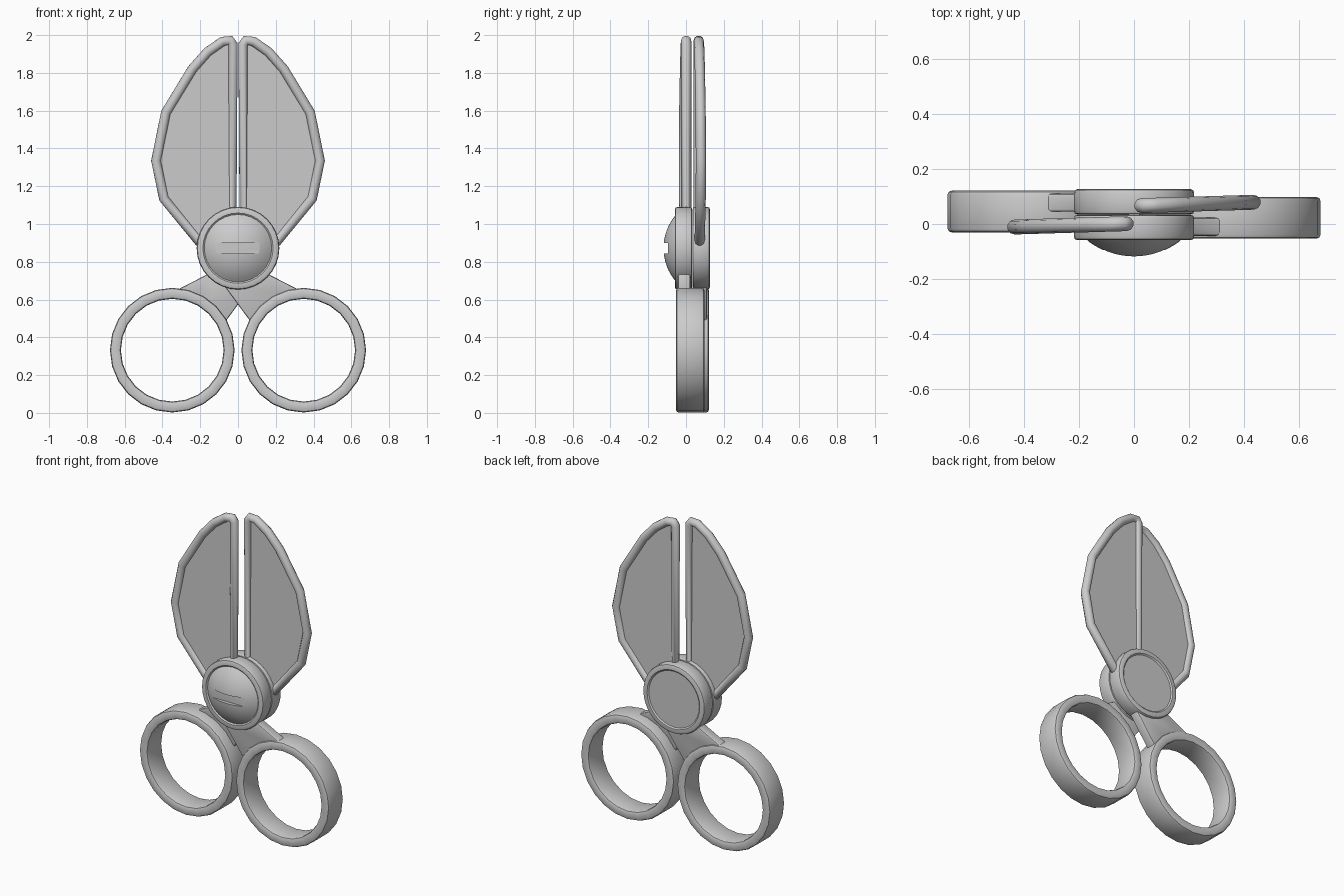
import bpy, bmesh, math
from mathutils import Vector, Matrix

if "Cube" in bpy.data.objects:
    bpy.data.objects.remove(bpy.data.objects["Cube"])

MID_Y = 0.034      # plane between the two crossing halves
HUB_Z = 0.872


def finish(obj, angle=40):
    bpy.ops.object.select_all(action='DESELECT')
    obj.select_set(True)
    bpy.context.view_layer.objects.active = obj
    bpy.ops.object.shade_smooth_by_angle(angle=math.radians(angle))
    return obj


def from_bmesh(name, bm):
    bmesh.ops.remove_doubles(bm, verts=bm.verts, dist=1e-5)
    bmesh.ops.recalc_face_normals(bm, faces=bm.faces)
    mesh = bpy.data.meshes.new(name)
    bm.to_mesh(mesh)
    bm.free()
    obj = bpy.data.objects.new(name, mesh)
    bpy.context.collection.objects.link(obj)
    return obj


def lathe(name, profile, x, z, steps, closed=False):
    """Spin an (r, y) profile around the y axis through (x, z)."""
    bm = bmesh.new()
    vs = [bm.verts.new((x + r, y, z)) for r, y in profile]
    pairs = list(zip(vs, vs[1:])) + ([(vs[-1], vs[0])] if closed else [])
    edges = [bm.edges.new(p) for p in pairs]
    bmesh.ops.spin(bm, geom=vs + edges, cent=(x, 0, z), axis=(0, 1, 0),
                   angle=2 * math.pi, steps=steps, use_duplicate=False)
    return finish(from_bmesh(name, bm))


def plate(name, pts, y_at, half, bevel=0.0):
    """Extrude an (x, z) outline along y; y_at gives the middle plane."""
    bm = bmesh.new()
    face = bm.faces.new([bm.verts.new((x, y_at(x) - half, z)) for x, z in pts])
    ext = bmesh.ops.extrude_face_region(bm, geom=[face], use_keep_orig=True)
    moved = [v for v in ext['geom'] if isinstance(v, bmesh.types.BMVert)]
    bmesh.ops.translate(bm, verts=moved, vec=(0, 2 * half, 0))
    if bevel:
        bmesh.ops.recalc_face_normals(bm, faces=bm.faces)
        rim = [e for e in bm.edges if abs(e.verts[0].co.y - e.verts[1].co.y) < half]
        bmesh.ops.bevel(bm, geom=rim, offset=bevel, segments=2, profile=0.5,
                        affect='EDGES')
    return finish(from_bmesh(name, bm))


def tube(name, points, radius):
    curve = bpy.data.curves.new(name, 'CURVE')
    curve.dimensions = '3D'
    curve.bevel_depth = radius
    curve.bevel_resolution = 3
    sp = curve.splines.new('POLY')
    sp.points.add(len(points) - 1)
    for p, co in zip(sp.points, points):
        p.co = (*co, 1)
    sp.use_cyclic_u = True
    obj = bpy.data.objects.new(name, curve)
    bpy.context.collection.objects.link(obj)
    bpy.ops.object.select_all(action='DESELECT')
    obj.select_set(True)
    bpy.context.view_layer.objects.active = obj
    bpy.ops.object.convert(target='MESH')
    return finish(bpy.context.object, 60)


# Front half: left blade with a rounded rim and thin, slightly tilted panel
def tilt(x):
    return 0.002 + 0.03 * x


blade = [(-0.027, 1.95), (-0.041, 1.972), (-0.082, 1.966), (-0.16, 1.912),
         (-0.242, 1.82), (-0.382, 1.59), (-0.434, 1.335), (-0.393, 1.135),
         (-0.21, 0.91), (-0.027, 0.90)]
half = [
    plate("blade_panel", blade, tilt, 0.009),
    tube("blade_rim", [(x, tilt(x), z) for x, z in blade], 0.027),
]

# Pivot disc with a shallow raised edge
half.append(lathe("pivot_disc", [
    (0, -0.052), (0.178, -0.052), (0.186, -0.059), (0.205, -0.059),
    (0.215, -0.055), (0.219, -0.045), (0.219, 0.021), (0.215, 0.03),
    (0.205, 0.033), (0, 0.033)], 0, HUB_Z, 32))

# Arm from pivot to the finger ring on the opposite side
half.append(plate("handle_arm", [
    (-0.08, 0.78), (-0.075, 0.675), (0.065, 0.485), (0.145, 0.56),
    (0.22, 0.625), (0.325, 0.65), (0.15, 0.74), (0.1, 0.85)],
    lambda x: -0.01, 0.033, 0.01))

# Finger ring
y0, y1, ri, ro, c = -0.053, 0.098, 0.272, 0.33, 0.014
half.append(lathe("finger_ring", [
    (ri, y0 + c), (ri + c * .3, y0 + c * .3), (ri + c, y0),
    (ro - c, y0), (ro - c * .3, y0 + c * .3), (ro, y0 + c),
    (ro, y1 - c), (ro - c * .3, y1 - c * .3), (ro - c, y1),
    (ri + c, y1), (ri + c * .3, y1 - c * .3), (ri, y1 - c)],
    0.348, 0.332, 24, closed=True))

# Back half: the same parts turned half a turn about the vertical mid line
turn = Matrix.Translation((0, 2 * MID_Y, 0)) @ Matrix.Rotation(math.pi, 4, 'Z')
for obj in half:
    twin = obj.copy()
    twin.data = obj.data.copy()
    twin.data.transform(turn)
    twin.name = "back_" + obj.name
    obj.name = "front_" + obj.name
    bpy.context.collection.objects.link(twin)

# Domed screw head with a cut slot
R, H, BASE = 0.18, 0.068, -0.051
S = (R * R + H * H) / (2 * H)
amax = math.asin(R / S)
arc = [(S * math.sin(amax * i / 8), BASE - H + S - S * math.cos(amax * i / 8))
       for i in range(9)]
dome = lathe("screw_head", arc + [(R, -0.045), (0, -0.045)], 0, HUB_Z, 32)
bpy.ops.mesh.primitive_cube_add(size=1, location=(0, -0.145, HUB_Z))
slot = bpy.context.object
slot.name = "slot_cutter"
slot.scale = (0.6, 0.1, 0.055)
slot.hide_render = True
mod = dome.modifiers.new("slot", 'BOOLEAN')
mod.operation = 'DIFFERENCE'
mod.solver = 'EXACT'
mod.object = slot
bpy.context.view_layer.objects.active = dome
bpy.ops.object.modifier_apply(modifier=mod.name)
bpy.data.objects.remove(slot)
finish(dome, 30)
